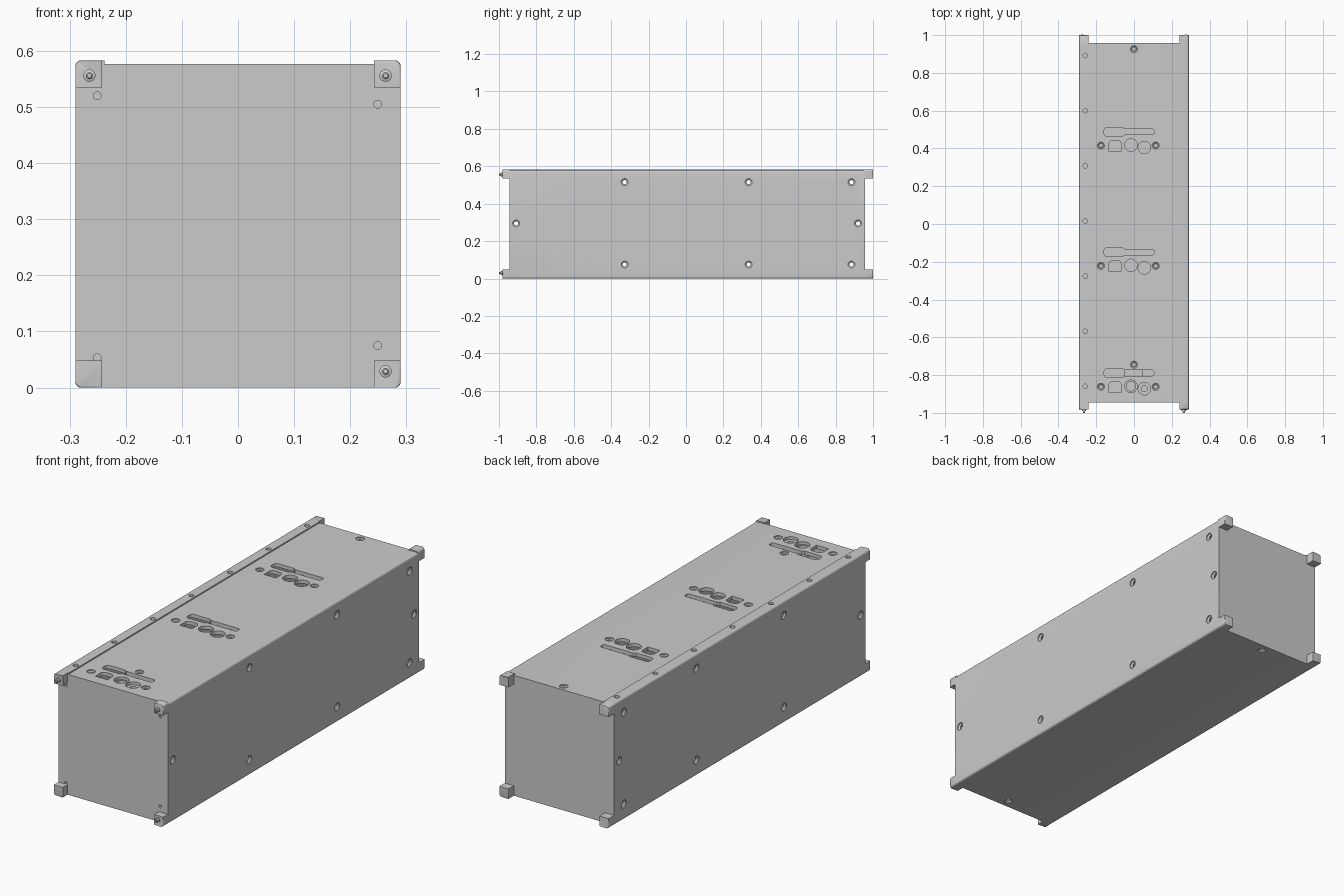
import bpy, bmesh
from math import sin, cos, pi
from mathutils import Vector, Matrix

if "Cube" in bpy.data.objects:
    bpy.data.objects.remove(bpy.data.objects["Cube"])

TOP, LID = 0.583, 0.577
W = 0.29


def finish(bm, name):
    bmesh.ops.recalc_face_normals(bm, faces=bm.faces)
    me = bpy.data.meshes.new(name)
    bm.to_mesh(me)
    bm.free()
    ob = bpy.data.objects.new(name, me)
    bpy.context.collection.objects.link(ob)
    return ob


def select(ob):
    bpy.ops.object.select_all(action='DESELECT')
    ob.select_set(True)
    bpy.context.view_layer.objects.active = ob


def smooth(ob):
    select(ob)
    bpy.ops.object.shade_smooth_by_angle(angle=0.6)


def prism(bm, pts, offset):
    lo = [bm.verts.new(p) for p in pts]
    hi = [bm.verts.new(Vector(p) + Vector(offset)) for p in pts]
    n = len(pts)
    bm.faces.new(lo)
    bm.faces.new(hi[::-1])
    for i in range(n):
        bm.faces.new((lo[i], lo[(i + 1) % n], hi[(i + 1) % n], hi[i]))


def lathe(bm, profile, origin, axis, n=24):
    # closed solid of revolution from (radius, height) pairs
    q = Vector((0, 0, 1)).rotation_difference(Vector(axis))
    rings = [[bm.verts.new(Vector(origin) + q @ Vector((r * cos(2 * pi * i / n), r * sin(2 * pi * i / n), h)))
              for i in range(n)] for r, h in profile]
    for a, b in zip(rings, rings[1:]):
        for i in range(n):
            j = (i + 1) % n
            bm.faces.new((a[i], a[j], b[j], b[i]))
    bm.faces.new(rings[0])
    bm.faces.new(rings[-1][::-1])


def box(bm, x0, x1, y0, y1, z0, z1):
    prism(bm, [(x0, y0, z0), (x1, y0, z0), (x1, y1, z0), (x0, y1, z0)], (0, 0, z1 - z0))


def corner(cx, cz, r, a0, n=5):
    return [(cx + r * cos(a0 + pi / 2 * i / n), cz + r * sin(a0 + pi / 2 * i / n)) for i in range(n + 1)]


def cut(ob, cutter):
    cutter.hide_render = True
    mod = ob.modifiers.new("cut", 'BOOLEAN')
    mod.object, mod.operation, mod.solver = cutter, 'DIFFERENCE', 'EXACT'
    select(ob)
    bpy.ops.object.modifier_apply(modifier=mod.name)
    bpy.data.objects.remove(cutter)


# Case: rounded section with a raised rail along the left top edge
r = 0.01
section = (corner(-W + r, r, r, pi) + corner(W - r, r, r, 1.5 * pi) + corner(W - r, LID - r, r, 0)
           + [(-0.238, LID), (-0.238, TOP)] + corner(-W + r, TOP - r, r, pi / 2))
bm = bmesh.new()
prism(bm, [(x, -0.945, z) for x, z in section], (0, 1.903, 0))
case = finish(bm, "case")

# Hollow interior
bm = bmesh.new()
box(bm, -0.275, 0.275, -0.93, 0.943, 0.015, 0.56)
cut(case, finish(bm, "cavity_cutter"))

# Countersunk holes on sides, lid and floor
sink = [(0.019, 0.01), (0.019, -0.005), (0.011, -0.011), (0.011, -0.03)]
groups = (0.415, -0.222, -0.862)
screws = [(0, 0.925), (0, -0.745)] + [(x, g) for g in groups for x in (-0.175, 0.115)]
side_holes = [(y, z) for y in (-0.328, 0.335, 0.885) for z in (0.075, 0.515)]
side_holes += [(-0.908, 0.295), (0.92, 0.295)]
bm = bmesh.new()
for s in (-1, 1):
    for y, z in side_holes:
        lathe(bm, sink, (s * W, y, z), (s, 0, 0))
for x, y in screws:
    lathe(bm, sink, (x, y, LID), (0, 0, 1))
for y in (-0.905, 0.92):
    lathe(bm, sink, (0, y, 0), (0, 0, -1))

# Small blind holes in the rail and the front
for i in range(7):
    lathe(bm, [(0.012, 0.01), (0.012, -0.012)], (-0.258, 0.892 - 0.292 * i, TOP), (0, 0, 1))
for x, z in ((-0.251, 0.52), (0.249, 0.505), (0.249, 0.075), (-0.251, 0.053)):
    lathe(bm, [(0.007, 0.01), (0.007, -0.01)], (x, -0.945, z), (0, -1, 0))

# Connector openings in the lid: keyhole slot, arched window, two round ports
for g in groups:
    y = g + 0.073
    slot = ([(-0.06, y + 0.023)] + corner(-0.143, y + 0.008, 0.015, pi / 2) + corner(-0.143, y - 0.008, 0.015, pi)
            + [(-0.06, y - 0.023), (-0.05, y - 0.015)]
            + corner(0.095, y - 0.005, 0.01, 1.5 * pi) + corner(0.095, y + 0.005, 0.01, 0) + [(-0.05, y + 0.015)])
    window = ([(-0.132, g - 0.03), (-0.068, g - 0.03)]
              + corner(-0.088, g + 0.008, 0.02, 0) + corner(-0.112, g + 0.008, 0.02, pi / 2))
    for shape in (slot, window):
        prism(bm, [(px, py, LID - 0.03) for px, py in shape], (0, 0, 0.05))
    for x, dy in ((-0.016, 0.003), (0.055, -0.01)):
        lathe(bm, [(0.033, 0.02), (0.033, -0.03)], (x, g + dy, LID), (0, 0, 1), 32)
cut(case, finish(bm, "hole_cutter"))
smooth(case)

# Screws seated in the lid
bm = bmesh.new()
for x, y in screws:
    lathe(bm, [(0.013, -0.022), (0.013, -0.009), (0.011, -0.007), (0.006, -0.007), (0.006, -0.012)],
          (x, y, LID), (0, 0, 1))
smooth(finish(bm, "lid_screws"))

# Connectors fitted under the front openings
g = groups[2]
bm = bmesh.new()
for x, y, ro, ri in ((-0.016, g + 0.003, 0.033, 0.025), (0.055, g - 0.01, 0.033, 0.016)):
    lathe(bm, [(ro, -0.05), (ro, -0.014), (ri, -0.014), (ri, -0.04)], (x, y, LID), (0, 0, 1), 32)
box(bm, -0.05, 0.045, g + 0.056, g + 0.09, 0.53, 0.558)
smooth(finish(bm, "front_connectors"))

# Corner blocks at both ends
for end, (y0, y1) in (("front", (-0.981, -0.94)), ("back", (0.95, 1.0))):
    for side, x0 in (("left", -W), ("right", W - 0.048)):
        for level, z0 in (("lower", 0), ("upper", TOP - 0.048)):
            bm = bmesh.new()
            box(bm, x0, x0 + 0.048, y0, y1, z0, z0 + 0.048)
            outer_x = -W if side == "left" else W
            outer_z = 0 if level == "lower" else TOP
            long = [e for e in bm.edges if abs(e.verts[0].co.y - e.verts[1].co.y) > 0.01
                    and abs(e.verts[0].co.x - outer_x) < 1e-4 and abs(e.verts[0].co.z - outer_z) < 1e-4]
            bmesh.ops.bevel(bm, geom=long, offset=0.01, segments=5, profile=0.5, affect='EDGES')
            tip = y0 if end == "front" else y1
            rim = [e for e in bm.edges if all(abs(v.co.y - tip) < 1e-4 for v in e.verts)]
            bmesh.ops.bevel(bm, geom=rim, offset=0.003, segments=2, profile=0.5, affect='EDGES')
            smooth(finish(bm, f"{end}_{side}_{level}_corner_block"))

# Studs on three of the front corner blocks
bm = bmesh.new()
for x, z in ((-0.265, 0.556), (0.263, 0.556), (0.263, 0.029)):
    lathe(bm, [(0.011, 0), (0.011, 0.008), (0.006, 0.01), (0.006, 0.017), (0.004, 0.019)],
          (x, -0.981, z), (0, -1, 0))
smooth(finish(bm, "front_studs"))
